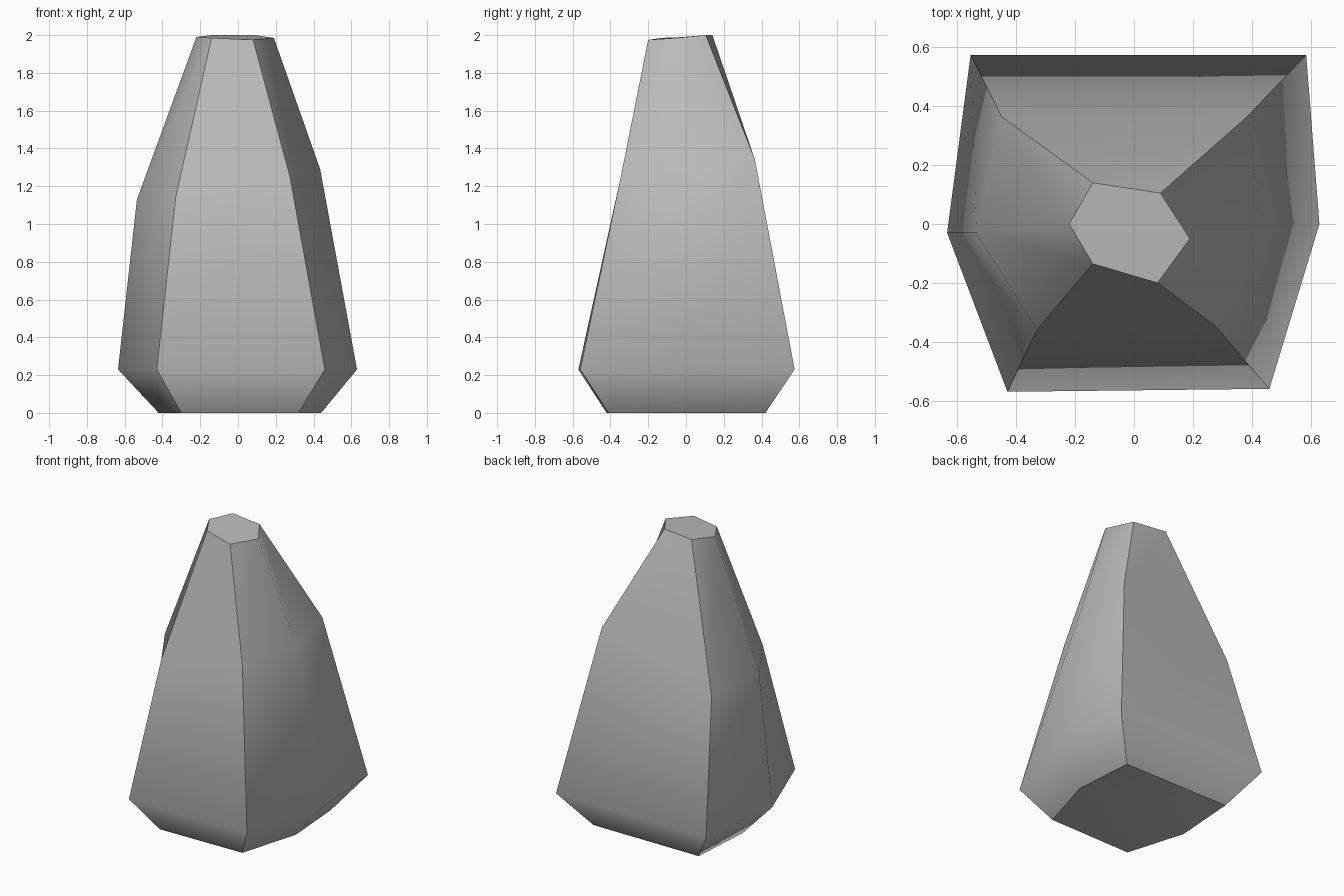
import bpy
import bmesh
from math import radians

cube = bpy.data.objects.get("Cube")
if cube:
    bpy.data.objects.remove(cube, do_unlink=True)

# Plain grey stone
stone = bpy.data.materials.new("grey stone")
stone.use_nodes = True
color = (0.5, 0.5, 0.5, 1)
stone.diffuse_color = color
bsdf = stone.node_tree.nodes["Principled BSDF"]
bsdf.inputs["Base Color"].default_value = color
bsdf.inputs["Roughness"].default_value = 0.8

# Irregular six-sided rings, counter-clockwise from the front right corner
foot = [(-.30, -.42, 0), (.32, -.41, 0), (.44, 0, 0),
        (.41, .42, 0), (-.39, .42, 0), (-.42, -.02, 0)]
widest = [(-.43, -.57, .23), (.46, -.56, .23), (.63, 0, .23),
          (.585, .575, .23), (-.555, .575, .23), (-.635, -.03, .23)]
shoulder = [(-.33, -.36, 1.14), (.275, -.345, 1.25), (.435, .01, 1.29),
            (.385, .365, 1.34), (-.45, .365, 1.09), (-.535, -.03, 1.13)]
summit = [(-.14, -.135, 1.985), (.08, -.2, 1.975), (.19, -.05, 1.985),
          (.09, .105, 2), (-.14, .14, 2), (-.22, 0, 1.99)]

# Skin the rings and cap both ends
bm = bmesh.new()
rings = [[bm.verts.new(p) for p in ring] for ring in (foot, widest, shoulder, summit)]
for low, high in zip(rings, rings[1:]):
    for i in range(len(low)):
        j = (i + 1) % len(low)
        if high is rings[-1] and i == 3:
            # Outward fold across the upper back
            bm.faces.new((low[i], low[j], high[j]))
            bm.faces.new((low[i], high[j], high[i]))
        else:
            bm.faces.new((low[i], low[j], high[j], high[i]))
bm.faces.new(rings[0][::-1])
bm.faces.new(rings[-1])
bmesh.ops.recalc_face_normals(bm, faces=bm.faces[:])

mesh = bpy.data.meshes.new("standing_rock")
bm.to_mesh(mesh)
bm.free()
mesh.materials.append(stone)
rock = bpy.data.objects.new("standing_rock", mesh)
bpy.context.collection.objects.link(rock)

# Soft faces with crisp corners
bpy.ops.object.select_all(action='DESELECT')
rock.select_set(True)
bpy.context.view_layer.objects.active = rock
bpy.ops.object.shade_smooth_by_angle(angle=radians(50))
